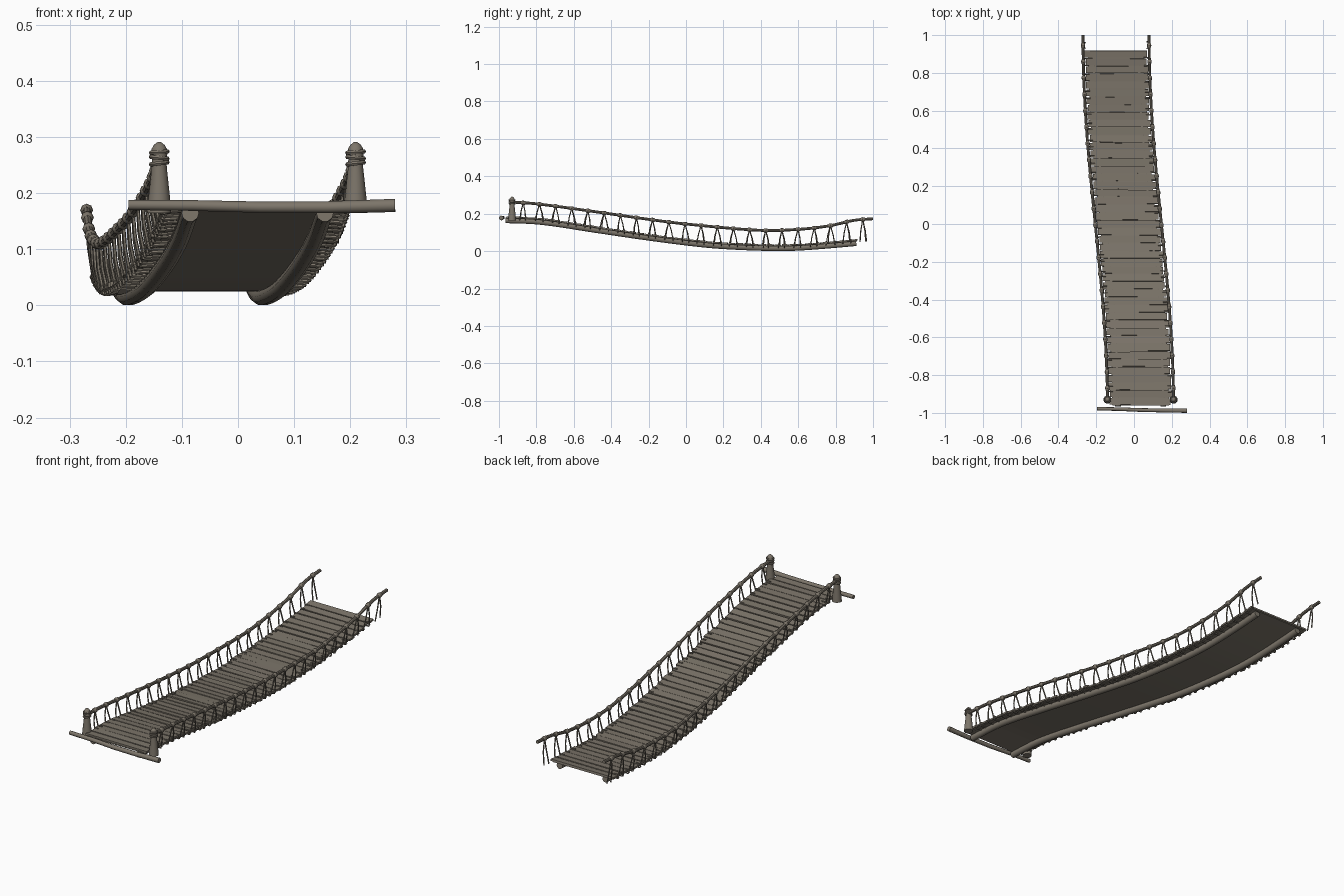
import bpy, bmesh, math, random
from mathutils import Vector, Matrix

if "Cube" in bpy.data.objects:
    bpy.data.objects.remove(bpy.data.objects["Cube"])

random.seed(4)
wood = bpy.data.materials.new("weathered_wood")
wood.diffuse_color = (0.205, 0.180, 0.145, 1)
wood.use_nodes = True
wood.node_tree.nodes["Principled BSDF"].inputs["Base Color"].default_value = wood.diffuse_color


def interp(table, y):
    """Smooth cubic interpolation through (y, value) points."""
    n = len(table)
    i = 0
    while i < n - 2 and y > table[i + 1][0]:
        i += 1

    def slope(k):
        a, b = table[max(k - 1, 0)], table[min(k + 1, n - 1)]
        return (b[1] - a[1]) / (b[0] - a[0])
    (y0, v0), (y1, v1) = table[i], table[i + 1]
    h = y1 - y0
    t = (y - y0) / h
    return ((2*t**3 - 3*t**2 + 1) * v0 + (t**3 - 2*t**2 + t) * h * slope(i)
            + (3*t**2 - 2*t**3) * v1 + (t**3 - t**2) * h * slope(i + 1))


DECK = [(-0.98, 0.165), (-0.78, 0.156), (-0.48, 0.112), (-0.25, 0.078), (0, 0.045),
        (0.18, 0.027), (0.45, 0.0155), (0.61, 0.018), (0.92, 0.043), (1.0, 0.054)]
RAIL = [(-0.93, 0.262), (-0.8, 0.253), (-0.48, 0.210), (-0.2, 0.170), (0, 0.145),
        (0.4, 0.111), (0.61, 0.117), (0.77, 0.136), (0.9, 0.165), (1.0, 0.173)]


def centre(y):
    return -0.03 - 0.065 * math.sin(math.pi / 2 * y)


def deck_point(y, off, up=0.0):
    return Vector((centre(y) + off, y, interp(DECK, y) + up))


def rail_point(y, side):
    return Vector((centre(y) + side * 0.175, y, interp(RAIL, y)))


def finish(bm, name, smooth=True):
    bmesh.ops.recalc_face_normals(bm, faces=bm.faces)
    me = bpy.data.meshes.new(name)
    bm.to_mesh(me)
    bm.free()
    ob = bpy.data.objects.new(name, me)
    bpy.context.collection.objects.link(ob)
    me.materials.append(wood)
    if smooth:
        bpy.ops.object.select_all(action='DESELECT')
        ob.select_set(True)
        bpy.context.view_layer.objects.active = ob
        bpy.ops.object.shade_smooth_by_angle(angle=math.radians(40))
    return ob


def tube(bm, pts, radii, sides=8, closed=False):
    """Sweep a round section along points."""
    n = len(pts)
    if not isinstance(radii, (list, tuple)):
        radii = [radii] * n
    rings = []
    for i, p in enumerate(pts):
        a = pts[i - 1] if (i or closed) else p
        b = pts[(i + 1) % n] if (i < n - 1 or closed) else p
        d = (b - a).normalized()
        ref = Vector((0, 0, 1)) if abs(d.z) < 0.9 else Vector((0, 1, 0))
        u = d.cross(ref).normalized()
        v = u.cross(d)
        rings.append([bm.verts.new(p + radii[i] * (math.cos(t) * u + math.sin(t) * v))
                      for t in (2 * math.pi * k / sides for k in range(sides))])
    for i in range(n if closed else n - 1):
        r, s = rings[i], rings[(i + 1) % n]
        for k in range(sides):
            m = (k + 1) % sides
            bm.faces.new((r[k], r[m], s[m], s[k]))
    if not closed:
        bm.faces.new(rings[0])
        bm.faces.new(rings[-1])


def span(a, b, n):
    return [a + (b - a) * i / (n - 1) for i in range(n)]


# Planks, slightly irregular in length, width and tilt
bm = bmesh.new()
count = 46
step = 1.88 / count
for i in range(count):
    y = -0.96 + step * (i + 0.5)
    a, b = deck_point(y - 0.01, 0), deck_point(y + 0.01, 0)
    pitch = math.atan2(b.z - a.z, 0.02) + random.uniform(-0.06, 0.06)
    pos = deck_point(y, random.uniform(-0.004, 0.004), 0.0165 + random.uniform(-0.001, 0.001))
    m = (Matrix.Translation(pos) @ Matrix.Rotation(random.uniform(-0.012, 0.012), 4, 'Z')
         @ Matrix.Rotation(pitch, 4, 'X')
         @ Matrix.Diagonal((0.328 + random.uniform(-0.008, 0.008),
                            step * random.uniform(0.84, 0.95), 0.009, 1)))
    bmesh.ops.create_cube(bm, size=1, matrix=m)
finish(bm, "deck_planks", smooth=False)

# Thin under-deck sheet closing the gaps
bm = bmesh.new()
prev = None
for y in span(-0.96, 0.915, 40):
    ring = [bm.verts.new(deck_point(y, x, z))
            for x, z in ((-0.15, 0.010), (0.15, 0.010), (0.15, 0.014), (-0.15, 0.014))]
    if prev:
        for k in range(4):
            bm.faces.new((prev[k], prev[(k + 1) % 4], ring[(k + 1) % 4], ring[k]))
    else:
        bm.faces.new(ring)
    prev = ring
bm.faces.new(prev)
finish(bm, "under_deck", smooth=False)

knots_y = span(-0.87, 0.945, 22)
for side, label in ((-1, "left"), (1, "right")):
    # Support beam beneath the deck
    bm = bmesh.new()
    tube(bm, [deck_point(y, side * 0.12) for y in span(-0.965, 0.91, 40)], 0.0155, 10)
    finish(bm, label + "_support_beam")

    # Hand rope
    bm = bmesh.new()
    tube(bm, [rail_point(y, side) for y in span(-0.93, 1.0, 70)], 0.0075, 8)
    finish(bm, label + "_hand_rope")

    # Knots wrapped on the hand rope
    bm = bmesh.new()
    for y in knots_y:
        d = (rail_point(y + 0.01, side) - rail_point(y - 0.01, side)).normalized()
        p = rail_point(y, side)
        tube(bm, [p + d * t for t in (-0.013, -0.008, 0, 0.008, 0.013)],
             [0.007, 0.0105, 0.0115, 0.0105, 0.007], 8)
    finish(bm, label + "_rope_knots")

    # Paired hanger ropes spreading to the deck edge
    bm = bmesh.new()
    for y in knots_y:
        top = rail_point(y, side)
        for lean in (-1, 1):
            yb = y + lean * 0.018 + random.uniform(-0.006, 0.006)
            foot = deck_point(yb, side * 0.163, 0.004)
            mid = (top + foot) / 2 + Vector((side * 0.003, lean * 0.003, 0))
            tube(bm, [top, mid, foot], 0.0032, 6)
            if yb < 0.91:  # lashing tucked around the plank ends
                tube(bm, [deck_point(yb, side * x, z) for x, z in
                          ((0.145, 0.023), (0.163, 0.023), (0.168, 0.012), (0.160, 0.004),
                           (0.135, 0.006))], 0.003, 6)
    finish(bm, label + "_hangers")

    # Tapered anchor post with domed cap
    x0, y0 = centre(-0.93) + side * 0.175, -0.93
    bm = bmesh.new()
    profile = [(0.165, 0.0215), (0.19, 0.0195), (0.245, 0.0135), (0.262, 0.013), (0.270, 0.0145),
               (0.279, 0.0135), (0.286, 0.0095), (0.291, 0.003)]
    tube(bm, [Vector((x0, y0, z)) for z, r in profile], [r for z, r in profile], 14)
    finish(bm, label + "_anchor_post")

    # Rope coils around the post
    bm = bmesh.new()
    for z, tilt in ((0.253, 0.12), (0.263, -0.10), (0.273, 0.08)):
        loop = []
        for k in range(16):
            t = 2 * math.pi * k / 16
            loop.append(Vector((x0 + 0.0145 * math.cos(t), y0 + 0.0145 * math.sin(t),
                                z + tilt * 0.0145 * math.cos(t))))
        tube(bm, loop, 0.0042, 6, closed=True)
    finish(bm, label + "_post_coils")

# Crossbar log at the front end, slightly bowed
bm = bmesh.new()
tube(bm, [Vector((-0.195, -0.978, 0.179)), Vector((-0.08, -0.980, 0.178)),
          Vector((0.04, -0.985, 0.175)), Vector((0.16, -0.987, 0.175)),
          Vector((0.28, -0.988, 0.178))], [0.009, 0.0095, 0.010, 0.0105, 0.0118], 12)
finish(bm, "front_crossbar")
